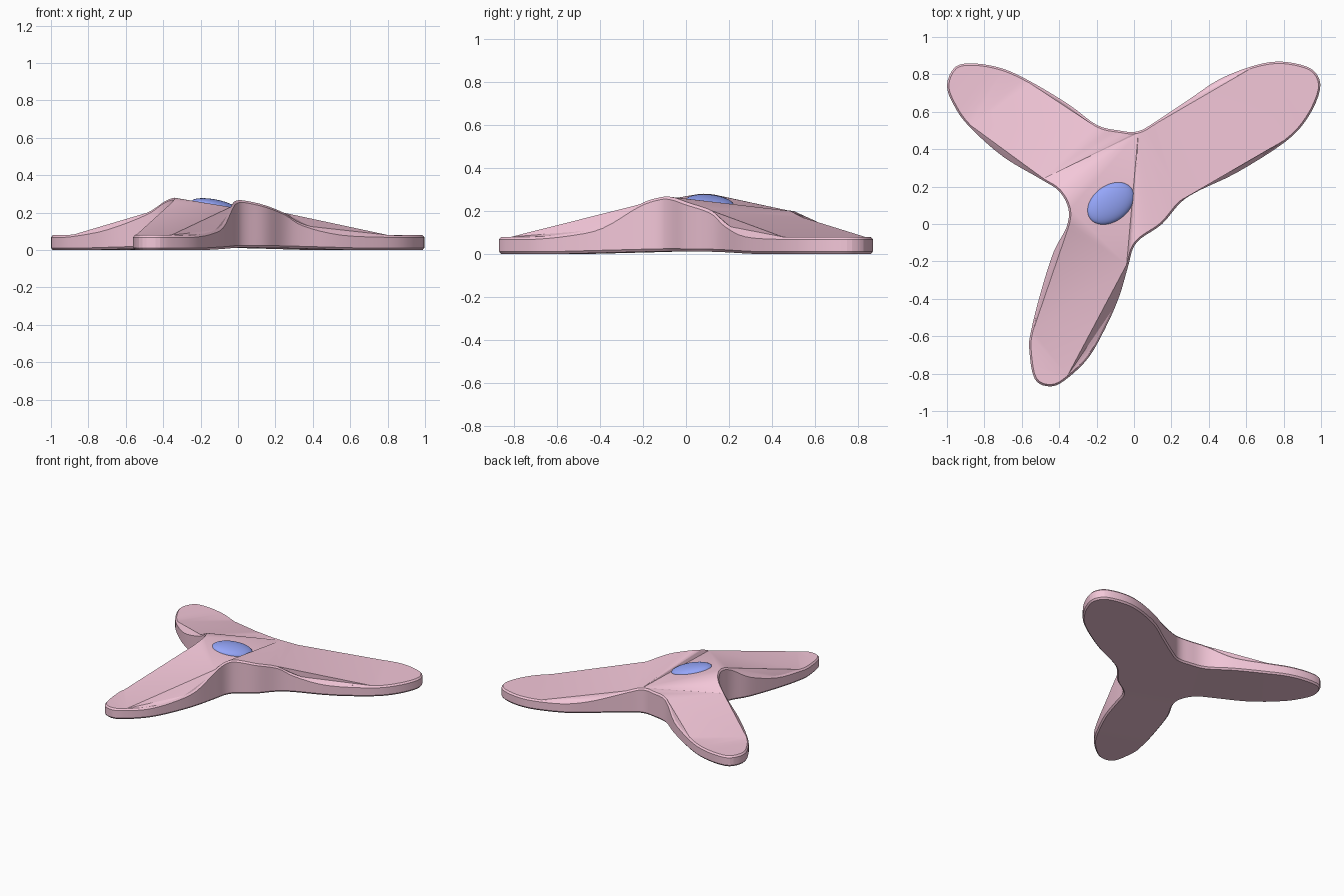
import bpy, bmesh
from mathutils import Vector, Matrix

if "Cube" in bpy.data.objects:
    bpy.data.objects.remove(bpy.data.objects["Cube"])

# Rim of the three-armed body, counter-clockwise: x, y, top height (0.08 if omitted)
RIM = [(-.03, -.22, .23), (-.005, -.13, .262), (.04, -.075, .265), (.15, 0, .24),
       (.25, .115, .2), (.35, .18, .14), (.55, .275, .092), (.81, .44),
       (.93, .57), (.995, .72), (.97, .81), (.89, .852), (.76, .868), (.62, .84),
       (.45, .77, .085), (.3, .67, .11), (.12, .55, .17), (.02, .495, .2),
       (-.08, .5, .2), (-.2, .53, .19), (-.35, .64, .11), (-.55, .76, .085),
       (-.7, .83), (-.85, .858), (-.955, .84), (-1, .74), (-.96, .63),
       (-.88, .52, .085), (-.7, .36, .12), (-.49, .235, .2), (-.4, .175, .26),
       (-.35, .08, .28), (-.362, -.02, .255), (-.43, -.15, .17), (-.5, -.37, .1),
       (-.55, -.57, .085), (-.56, -.67), (-.53, -.83), (-.44, -.868), (-.35, -.82),
       (-.24, -.71), (-.15, -.55, .095), (-.08, -.39, .13)]
# Creases across the top, as pairs of rim points
CREASES = [(29, 17), (0, 17), (31, 0), (17, 4), (4, 7), (16, 7), (16, 13),
           (19, 21), (29, 27), (19, 29), (19, 27), (21, 27),
           (32, 35), (0, 32), (0, 35), (0, 39), (35, 39)]
STEP = 4


def material(name, color):
    m = bpy.data.materials.new(name)
    m.diffuse_color = (*color, 1)
    m.use_nodes = True
    m.node_tree.nodes["Principled BSDF"].inputs["Base Color"].default_value = m.diffuse_color
    return m


def smooth_loop(points, step):
    pts = [Vector(p if len(p) == 3 else (*p, .08)) for p in points]
    n, out = len(pts), []
    for i in range(n):
        a, b, c, d = (pts[(i + k) % n] for k in (-1, 0, 1, 2))
        for s in range(step):
            t = s / step
            out.append(.5 * (2 * b + (c - a) * t + (2 * a - 5 * b + 4 * c - d) * t * t
                             + (3 * b - a - 3 * c + d) * t ** 3))
    return out


# Body: thin rounded wall with a creased, faceted top
loop = smooth_loop(RIM, STEP)
n = len(loop)
bm = bmesh.new()
rings = [[] for _ in range(4)]
for i, p in enumerate(loop):
    t = loop[(i + 1) % n] - loop[i - 1]
    inward = Vector((-t.y, t.x, 0)).normalized() * .01
    base = max(0, .02 * (1 - (p.xy - Vector((-.1, .15))).length / .75))
    low = Vector((p.x, p.y, base))
    up = Vector((0, 0, .012))
    for ring, co in zip(rings, (low + inward, low + up, p - up, p + inward)):
        ring.append(bm.verts.new(co))
for lower, upper in zip(rings, rings[1:]):
    for i in range(n):
        j = (i + 1) % n
        bm.faces.new((lower[i], lower[j], upper[j], upper[i]))
bottom = bm.faces.new(rings[0][::-1])
tops = {bm.faces.new(rings[3])}
for a, b in CREASES:
    va, vb = rings[3][a * STEP], rings[3][b * STEP]
    face = next((f for f in tops if va in f.verts and vb in f.verts), None)
    if face and not bm.edges.get((va, vb)):
        new_face, _ = bmesh.utils.face_split(face, va, vb)
        tops.add(new_face)
bmesh.ops.triangulate(bm, faces=list(tops) + [bottom])
bmesh.ops.recalc_face_normals(bm, faces=bm.faces)
mesh = bpy.data.meshes.new("body")
bm.to_mesh(mesh)
bm.free()
body = bpy.data.objects.new("body", mesh)
bpy.context.collection.objects.link(body)
mesh.materials.append(material("pink", (.9, .57, .69)))
bpy.context.view_layer.objects.active = body
body.select_set(True)
bpy.ops.object.shade_smooth_by_angle(angle=.2)

# Centre dome: flattened oval lying on the tilted central facet
bpy.ops.mesh.primitive_uv_sphere_add(segments=48, ring_count=24)
dome = bpy.context.object
dome.name = "centre_dome"
normal = Vector((.18, .03, 1)).normalized()
tilt = Vector((0, 0, 1)).rotation_difference(normal).to_matrix().to_4x4()
dome.matrix_world = (Matrix.Translation((-.125, .11, .235)) @ tilt
                     @ Matrix.Rotation(.62, 4, 'Z') @ Matrix.Diagonal((.14, .097, .036, 1)))
dome.data.materials.append(material("blue", (.3, .38, .95)))
bpy.ops.object.shade_smooth()
